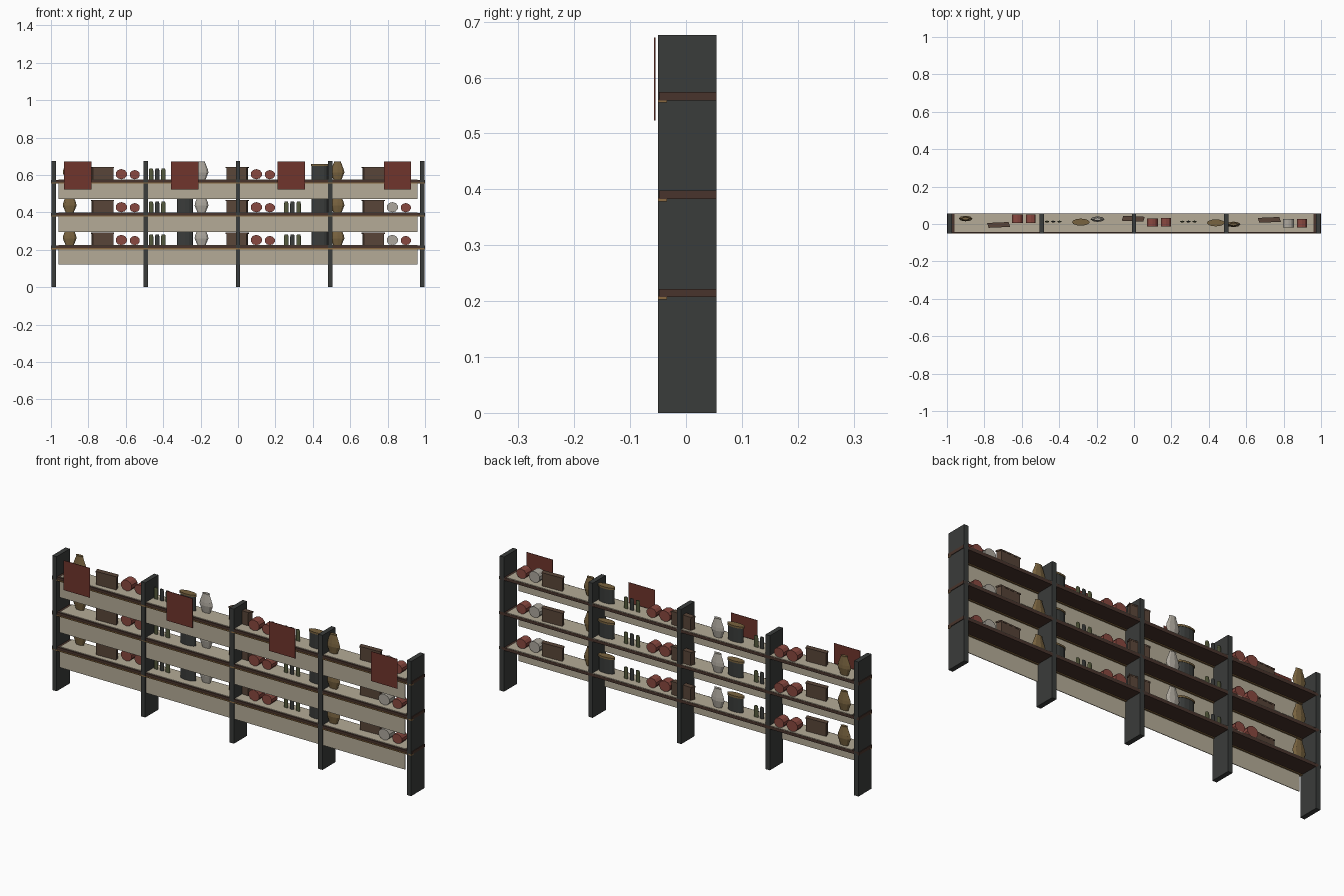
import bpy, bmesh, math
from mathutils import Matrix

if "Cube" in bpy.data.objects:
    bpy.data.objects.remove(bpy.data.objects["Cube"])

def material(name, r, g, b):
    m = bpy.data.materials.new(name)
    m.diffuse_color = (r, g, b, 1)
    m.use_nodes = True
    m.node_tree.nodes["Principled BSDF"].inputs["Base Color"].default_value = m.diffuse_color
    return m

IRON = material("dark_iron", 0.042, 0.045, 0.043)
WOOD = material("dark_wood", 0.065, 0.034, 0.025)
BRASS = material("brass", 0.25, 0.14, 0.05)
CLOTH = material("linen", 0.46, 0.41, 0.31)
CARD = material("card_red", 0.16, 0.035, 0.025)
RED = material("clay_red", 0.25, 0.065, 0.05)
PALE = material("pale_stone", 0.42, 0.39, 0.34)
OLIVE = material("ochre", 0.19, 0.125, 0.05)
BOX = material("box_brown", 0.1, 0.06, 0.04)
GREEN = material("bottle_green", 0.09, 0.1, 0.045)

def finish(name, bm, mat):
    bmesh.ops.recalc_face_normals(bm, faces=bm.faces)
    me = bpy.data.meshes.new(name)
    bm.to_mesh(me)
    bm.free()
    me.materials.append(mat)
    ob = bpy.data.objects.new(name, me)
    bpy.context.collection.objects.link(ob)
    return ob

def block(name, x, y, z, mat, turn=0):
    """Box from (min, max) ranges; turn is applied before the depth is squashed."""
    bm = bmesh.new()
    bmesh.ops.create_cube(bm, size=1)
    sx, sy, sz = x[1] - x[0], y[1] - y[0], z[1] - z[0]
    squash = 0.36 if turn else 1
    m = (Matrix.Translation(((x[0] + x[1]) / 2, (y[0] + y[1]) / 2, (z[0] + z[1]) / 2))
         @ Matrix.Diagonal((1, squash, 1, 1)) @ Matrix.Rotation(turn, 4, 'Z')
         @ Matrix.Diagonal((sx, sy / squash, sz, 1)))
    bm.transform(m)
    return finish(name, bm, mat)

def turned(name, x, y, z, profile, depth, mat, sides=10):
    """Vertical lathe of (radius, height) points, flattened in depth."""
    bm = bmesh.new()
    rings = [[bm.verts.new((x + r * math.cos(a), y + r * depth * math.sin(a), z + h))
              for a in (2 * math.pi * i / sides for i in range(sides))] for r, h in profile]
    for lo, hi in zip(rings, rings[1:]):
        for i in range(sides):
            j = (i + 1) % sides
            bm.faces.new((lo[i], lo[j], hi[j], hi[i]))
    bm.faces.new(rings[0])
    bm.faces.new(rings[-1])
    return finish(name, bm, mat)

def roll(name, x, y, z, r, length, mat):
    """Cylinder lying along the depth."""
    bm = bmesh.new()
    bmesh.ops.create_cone(bm, cap_ends=True, segments=10, radius1=1, radius2=1, depth=1)
    bm.transform(Matrix.Translation((x, y, z + r * 0.88))
                 @ Matrix.Diagonal((r, length, r * 0.88, 1))
                 @ Matrix.Rotation(math.pi / 2, 4, 'X'))
    return finish(name, bm, mat)

def vase(x, y, z, mat):
    turned("vase", x, y, z, [(0.022, 0), (0.037, 0.036), (0.034, 0.052),
                             (0.019, 0.09), (0.02, 0.096)], 0.4, mat, 8)

def drum(x, y, z):
    turned("drum", x, y, z, [(0.043, 0), (0.043, 0.072)], 0.4, IRON, 12)
    turned("drum_lid", x, y, z + 0.072, [(0.047, 0), (0.047, 0.009)], 0.4, OLIVE, 12)

def chest(x, y, z, turn):
    block("chest", (x - 0.055, x + 0.055), (y - 0.012, y + 0.012), (z, z + 0.06), BOX, turn)
    block("chest_lid", (x - 0.058, x + 0.058), (y - 0.013, y + 0.013), (z + 0.06, z + 0.067), BOX, turn)

def bottles(x, y, z):
    for i, mat in enumerate((GREEN, IRON, GREEN)):
        turned("bottle", x + (i - 1) * 0.033, y, z,
               [(0.012, 0), (0.012, 0.046), (0.009, 0.057)], 0.4, mat, 8)

# Uprights
for px in (-0.985, -0.4925, 0, 0.4925, 0.985):
    block("upright", (px - 0.012, px + 0.012), (-0.05, 0.055), (0, 0.676), IRON)

# Shelves, each with trim, cloth and the same goods
for base in (0.207, 0.3825, 0.559):
    block("shelf_board", (-1, 1), (-0.048, 0.055), (base, base + 0.015), WOOD)
    block("front_trim", (-1, 1), (-0.05, -0.034), (base - 0.004, base + 0.002), BRASS)
    block("cloth_top", (-0.96, 0.96), (-0.042, 0.054), (base + 0.015, base + 0.018), CLOTH)
    block("cloth_drape", (-0.96, 0.96), (-0.044, -0.041), (base - 0.086, base + 0.002), CLOTH)
    z = base + 0.018
    vase(-0.9, 0.029, z, OLIVE)
    vase(-0.195, 0.026, z, PALE)
    vase(0.532, -0.002, z, OLIVE)
    chest(-0.724, -0.005, z, 0.12)
    chest(-0.004, 0.028, z, -0.12)
    chest(0.723, 0.022, z, 0.12)
    drum(-0.284, 0.01, z)
    drum(0.437, 0.006, z)
    bottles(-0.432, 0.013, z)
    bottles(0.291, 0.013, z)
    for rx, ry, mat in ((-0.624, 0.027, RED), (0.098, 0.008, RED), (0.825, 0.003, PALE)):
        roll("jar_large", rx, ry, z, 0.031, 0.045, mat)
        roll("jar_small", rx + 0.072, ry + 0.001, z, 0.028, 0.045, RED)

# Hanging cards in front of the top shelf
for cx in (-0.856, -0.285, 0.285, 0.853):
    block("hanging_card", (cx - 0.073, cx + 0.073), (-0.057, -0.055), (0.523, 0.672), CARD)
